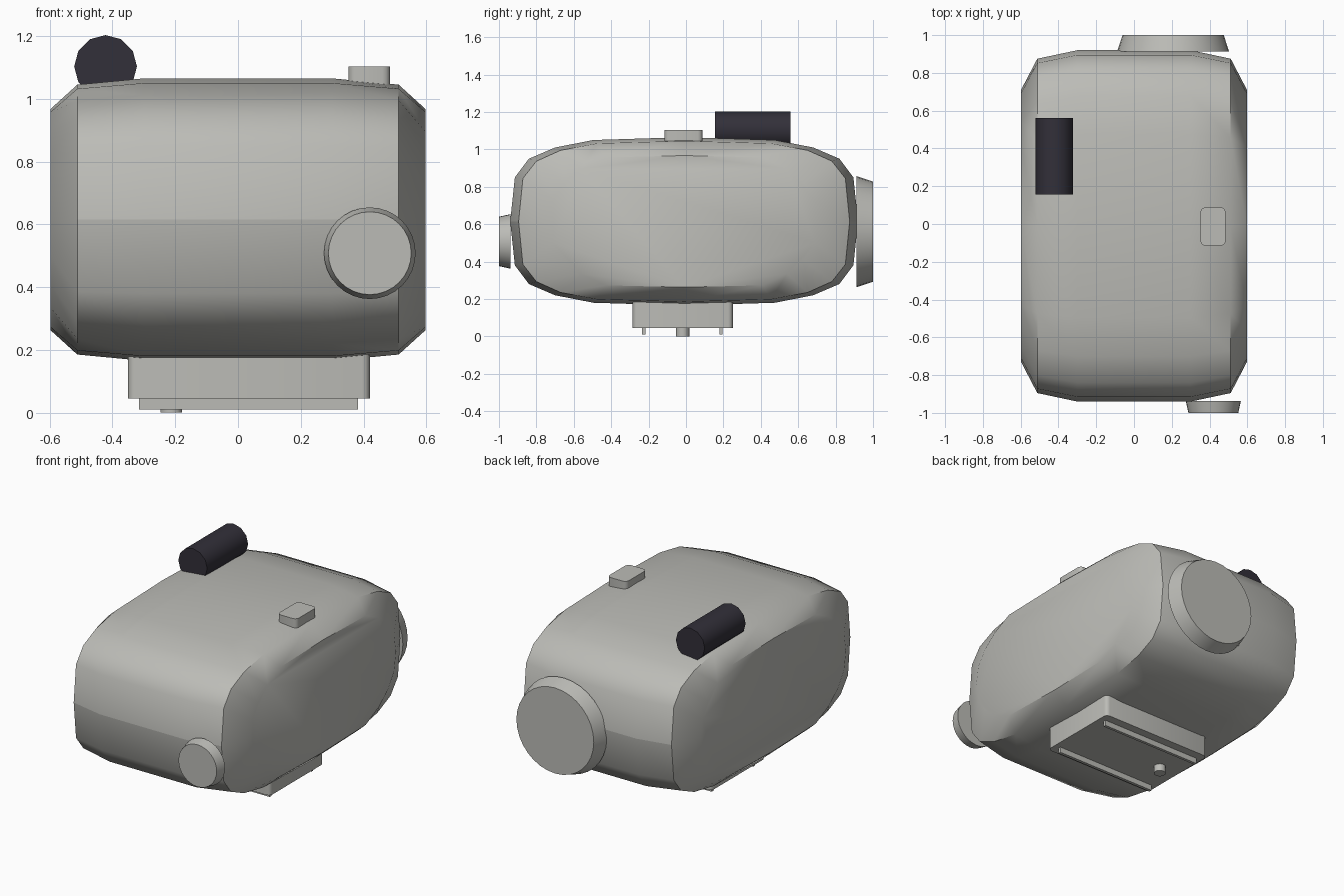
import bpy, bmesh, math
from mathutils import Matrix

if "Cube" in bpy.data.objects:
    bpy.data.objects.remove(bpy.data.objects["Cube"])


def material(name, rgb):
    m = bpy.data.materials.new(name)
    m.diffuse_color = (*rgb, 1)
    m.use_nodes = True
    m.node_tree.nodes["Principled BSDF"].inputs["Base Color"].default_value = m.diffuse_color
    return m


GREY = material("warm_grey", (0.50, 0.50, 0.47))
DARK = material("dark_charcoal", (0.032, 0.029, 0.041))


def finish(name, bm, mat, angle=40):
    """Write the mesh out, smooth with edges sharper than the angle kept hard."""
    bmesh.ops.recalc_face_normals(bm, faces=bm.faces)
    for f in bm.faces:
        f.smooth = True
    for e in bm.edges:
        if e.calc_face_angle(0) > math.radians(angle):
            e.smooth = False
    me = bpy.data.meshes.new(name)
    bm.to_mesh(me)
    bm.free()
    me.materials.append(mat)
    ob = bpy.data.objects.new(name, me)
    bpy.context.collection.objects.link(ob)
    return ob


def block(name, x, y, z, round_r=0.0):
    """Box from ranges, with optionally rounded vertical corners."""
    bm = bmesh.new()
    bmesh.ops.create_cube(bm, size=1)
    for v in bm.verts:
        for i, (a, b) in enumerate((x, y, z)):
            v.co[i] = a if v.co[i] < 0 else b
    if round_r:
        up = [e for e in bm.edges if abs(e.verts[0].co.z - e.verts[1].co.z) > 1e-4]
        bmesh.ops.bevel(bm, geom=up, offset=round_r, segments=3, profile=0.5, affect='EDGES')
    return finish(name, bm, GREY)


def cone_y(name, x, z, y0, y1, r0, r1, sides, mat):
    """Round part along y, radius r0 at y0 and r1 at y1."""
    bm = bmesh.new()
    rot = Matrix.Rotation(-math.pi / 2, 4, 'X')
    bmesh.ops.create_cone(bm, cap_ends=True, segments=sides, radius1=r0, radius2=r1,
                          depth=y1 - y0,
                          matrix=Matrix.Translation((x, (y0 + y1) / 2, z)) @ rot)
    return finish(name, bm, mat)


# Body: rounded side profile lofted across x, tapering to flat end caps
full = [(.93, 0), (.905, .235), (.83, .335), (.69, .395), (.485, .435), (0, .45)]
shoulder = [(.885, 0), (.862, .23), (.79, .322), (.66, .38), (.465, .417), (0, .43)]
cap = [(.72, 0), (.70, .115), (.64, .205), (.55, .28), (.42, .342), (0, .352)]


def ring(q):
    half = q + [(-y, z) for y, z in q[-2::-1]]
    return half + [(y, -z) for y, z in half[-2:0:-1]]


bm = bmesh.new()
loops = []
for x, q in ((-.598, cap), (-.512, shoulder), (-.3, full), (.3, full), (.512, shoulder), (.598, cap)):
    loops.append([bm.verts.new((x, y - .01, z + .615)) for y, z in ring(q)])
for a, b in zip(loops, loops[1:]):
    n = len(a)
    for i in range(n):
        j = (i + 1) % n
        bm.faces.new((a[i], a[j], b[j], b[i]))
bm.faces.new(loops[0])
bm.faces.new(loops[-1])
# seam around the middle of the front and back
for e in bm.edges:
    if all(abs(v.co.z - .615) < 1e-4 and abs(v.co.x) < .52 for v in e.verts):
        e.smooth = False
finish("body", bm, GREY)

# Lenses front and back
cone_y("front_lens", .42, .508, -1.0, -.937, .132, .146, 32, GREY)
cone_y("rear_lens", .207, .56, .912, 1.0, .297, .268, 32, GREY)

# Dark roller and button on top
cone_y("top_roller", -.422, 1.103, .155, .56, .1, .1, 12, DARK)
block("top_button", (.352, .485), (-.115, .088), (1.0, 1.103), .025)

# Foot plate with rails and a locating stud
block("foot_plate", (-.35, .42), (-.285, .25), (.045, .25), .025)
for side, y in (("front", -.225), ("rear", .187)):
    block(side + "_rail", (-.315, .383), (y - .009, y + .009), (.01, .06))
bm = bmesh.new()
bmesh.ops.create_cone(bm, cap_ends=True, segments=10, radius1=.036, radius2=.036, depth=.06,
                      matrix=Matrix.Translation((-.213, -.018, .03)))
finish("locating_stud", bm, GREY)
